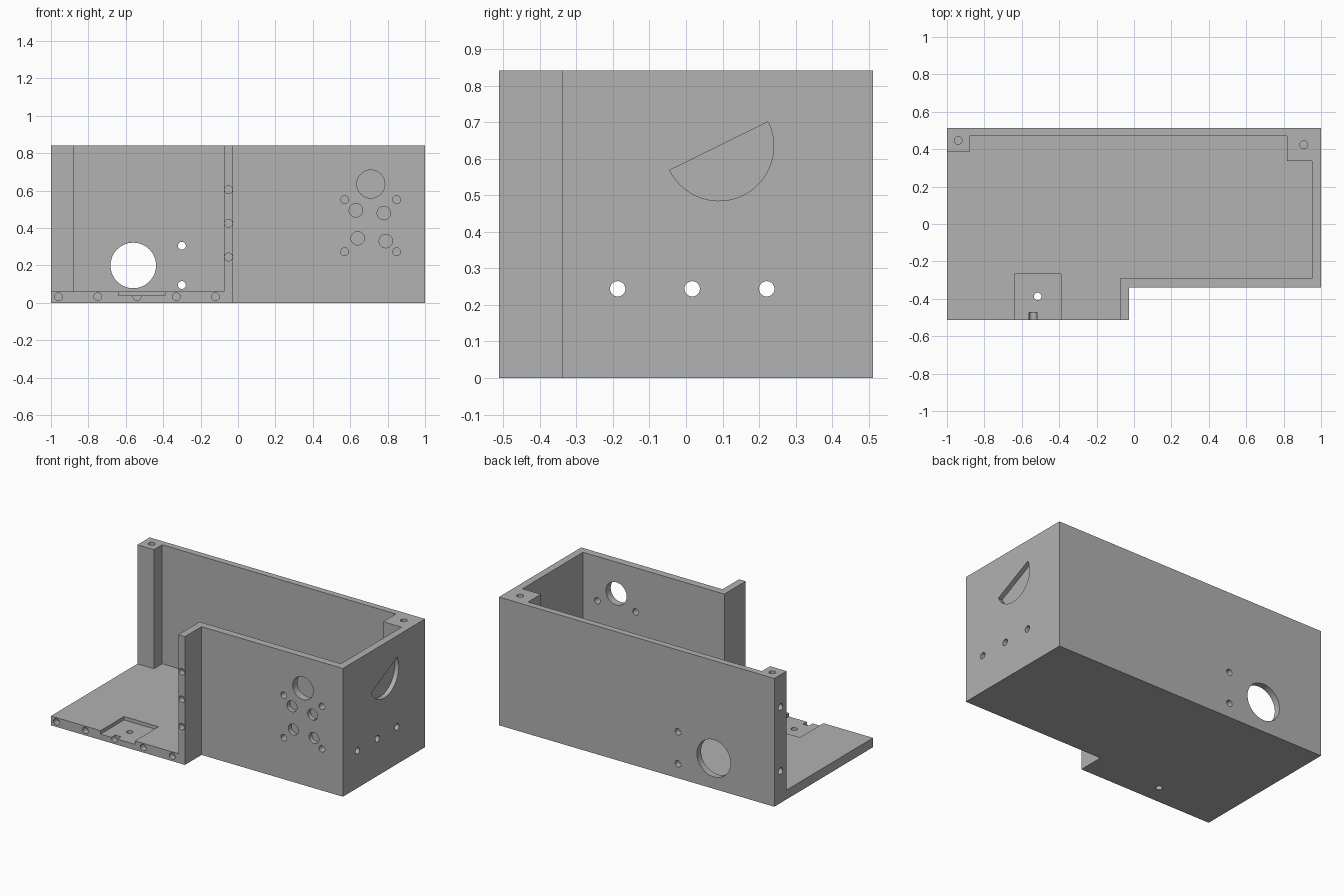
import bpy
import bmesh
import math
from mathutils import Vector

cube = bpy.data.objects.get("Cube")
if cube:
    bpy.data.objects.remove(cube, do_unlink=True)

# Overall dimensions
HEIGHT, FLOOR = 0.842, 0.061
FRONT, BACK, PANEL = -0.512, 0.512, -0.34
SMALL = 0.021

grey = bpy.data.materials.new("grey plastic")
grey.use_nodes = True
tone = (0.445, 0.445, 0.445, 1)
grey.diffuse_color = tone
grey.node_tree.nodes["Principled BSDF"].inputs["Base Color"].default_value = tone


def extrude(name, outline, sweep):
    """Solid made by sweeping a closed 3D outline along a vector."""
    bm = bmesh.new()
    face = bm.faces.new([bm.verts.new(p) for p in outline])
    swept = bmesh.ops.extrude_face_region(bm, geom=[face])["geom"]
    verts = [g for g in swept if isinstance(g, bmesh.types.BMVert)]
    bmesh.ops.translate(bm, verts=verts, vec=sweep)
    bmesh.ops.recalc_face_normals(bm, faces=bm.faces)
    mesh = bpy.data.meshes.new(name)
    bm.to_mesh(mesh)
    bm.free()
    obj = bpy.data.objects.new(name, mesh)
    mesh.materials.append(grey)
    bpy.context.collection.objects.link(obj)
    return obj


# Solid block with a stepped front
plan = [(-1, FRONT), (-0.027, FRONT), (-0.027, PANEL), (1, PANEL), (1, BACK), (-1, BACK)]
body = extrude("enclosure_body", [(x, y, 0) for x, y in plan], (0, 0, HEIGHT))
bpy.ops.object.select_all(action='DESELECT')
bpy.context.view_layer.objects.active = body
body.select_set(True)


def cut(outline, sweep):
    cutter = extrude("cutter", outline, sweep)
    cutter.hide_render = True
    mod = body.modifiers.new("cut", 'BOOLEAN')
    mod.operation = 'DIFFERENCE'
    mod.solver = 'EXACT'
    mod.object = cutter
    bpy.ops.object.modifier_apply(modifier=mod.name)
    bpy.data.objects.remove(cutter, do_unlink=True)


def hole(surface, inward, radius, depth, start=0, arc=2 * math.pi, steps=32):
    """Round pocket that begins just outside a surface and goes inward."""
    inward = Vector(inward)
    if inward.z:
        u, v = Vector((1, 0, 0)), Vector((0, 1, 0))
    else:
        u, v = Vector((abs(inward.y), abs(inward.x), 0)), Vector((0, 0, 1))
    base = Vector(surface) - inward * 0.02
    full = arc > 6
    angles = [start + arc * i / steps for i in range(steps if full else steps + 1)]
    ring = [base + (u * math.cos(a) + v * math.sin(a)) * radius for a in angles]
    cut(ring, inward * (depth + 0.02))


# Inner cavity, leaving floor, walls, end flange and two corner posts
cavity = [(-1.1, -0.6), (-0.075, -0.6), (-0.075, -0.291), (0.952, -0.291),
          (0.952, 0.337), (0.818, 0.337), (0.818, 0.47), (-0.88, 0.47),
          (-0.88, 0.385), (-1.1, 0.385)]
cut([(x, y, FLOOR) for x, y in cavity], (0, 0, 1))

# Shallow pocket in the floor, open at the front, with a drain hole
pocket = [(-0.64, -0.6), (-0.39, -0.6), (-0.39, -0.268), (-0.64, -0.268)]
cut([(x, y, 0.038) for x, y in pocket], (0, 0, 0.1))
hole((-0.515, -0.387, FLOOR), (0, 0, -1), 0.02, 0.1)

# Screw holes along the front edge of the floor and the flange
for i in range(5):
    hole((-0.96 + 0.21 * i, FRONT, 0.033), (0, 1, 0), SMALL, 0.04)
for z in (0.245, 0.425, 0.605):
    hole((-0.051, FRONT, z), (0, 1, 0), SMALL, 0.04)

# Screw holes on the post tops and the open side of the left post
for x, y in ((-0.94, 0.447), (0.908, 0.424)):
    hole((x, y, HEIGHT), (0, 0, -1), SMALL, 0.06)
for z in (0.21, 0.63):
    hole((-1, 0.447, z), (1, 0, 0), SMALL, 0.04)

# Front panel: large opening, four blind dimples, four mounting holes
hole((0.71, PANEL, 0.635), (0, 1, 0), 0.075, 0.1)
for x, z in ((0.63, 0.495), (0.78, 0.48), (0.64, 0.345), (0.79, 0.33)):
    hole((x, PANEL, z), (0, 1, 0), 0.036, 0.03)
for x in (0.57, 0.848):
    for z in (0.273, 0.552):
        hole((x, PANEL, z), (0, 1, 0), SMALL, 0.1)

# Back wall: large port and two small holes
hole((-0.56, BACK, 0.2), (0, -1, 0), 0.122, 0.1)
for z in (0.095, 0.305):
    hole((-0.3, BACK, z), (0, -1, 0), SMALL, 0.1)

# Side wall: tilted half-round recess and three through holes
tilt = math.atan2(0.133, 0.27)
hole((1, 0.09, 0.635), (-1, 0, 0), 0.15, 0.03, start=math.pi + tilt, arc=math.pi)
for y in (-0.187, 0.017, 0.221):
    hole((1, y, 0.244), (-1, 0, 0), SMALL, 0.1)

bpy.ops.object.shade_smooth_by_angle(angle=math.radians(30))
